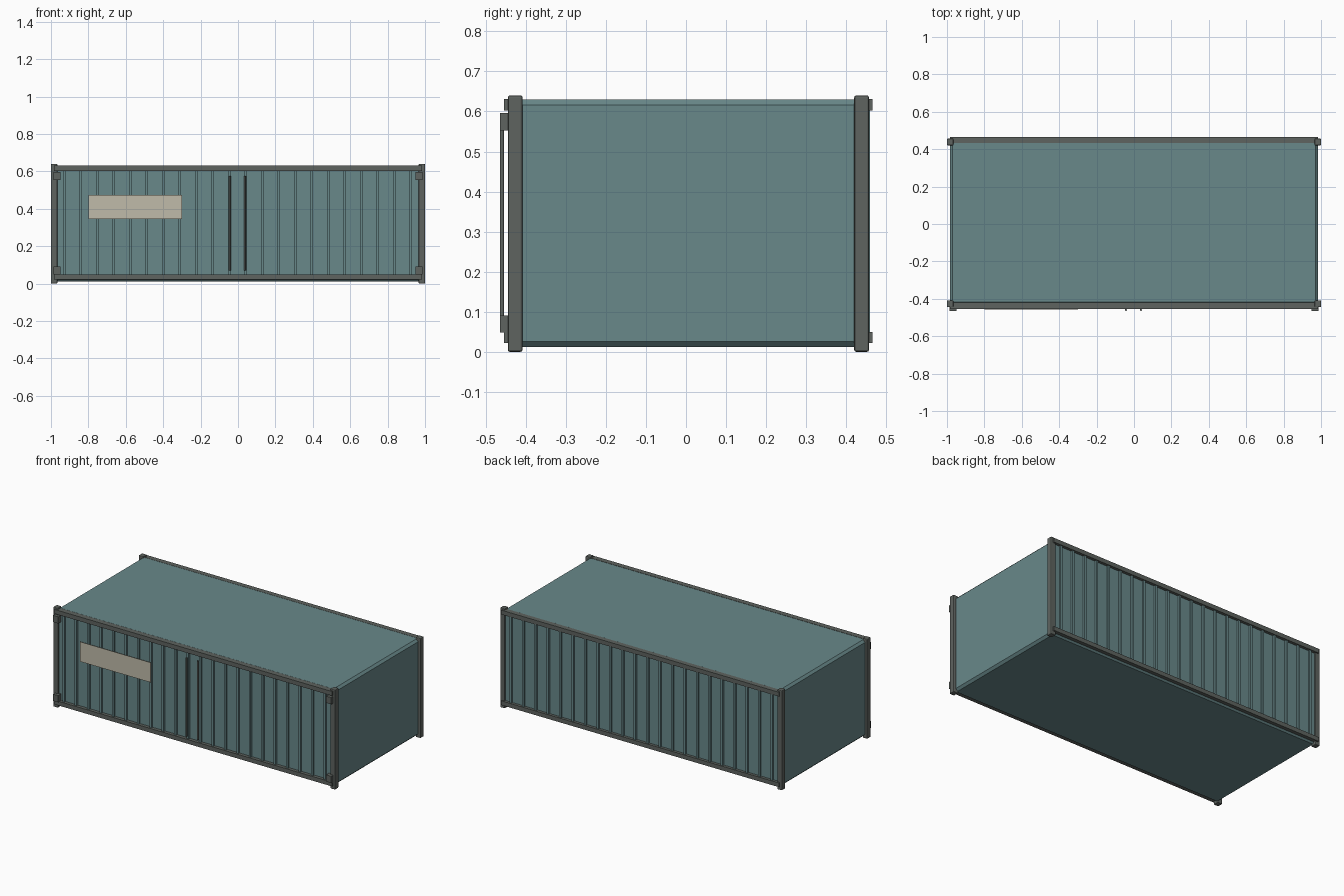
import bpy, math

if "Cube" in bpy.data.objects:
    bpy.data.objects.remove(bpy.data.objects["Cube"])


def material(name, rgb):
    m = bpy.data.materials.new(name)
    m.diffuse_color = (*rgb, 1)
    m.use_nodes = True
    m.node_tree.nodes["Principled BSDF"].inputs["Base Color"].default_value = m.diffuse_color
    return m


TEAL = material("teal paint", (0.14, 0.247, 0.254))
GREY = material("frame grey", (0.112, 0.126, 0.116))
CREAM = material("cream panel", (0.53, 0.50, 0.40))


def box(name, x, y, z, mat, bevel=0, segments=2):
    """Box from (min, max) ranges on each axis."""
    c = [(a + b) / 2 for a, b in (x, y, z)]
    bpy.ops.mesh.primitive_cube_add(size=1, location=c)
    o = bpy.context.object
    o.name = name
    o.scale = [b - a for a, b in (x, y, z)]
    bpy.ops.object.transform_apply(location=False, rotation=False, scale=True)
    o.data.materials.append(mat)
    if bevel:
        m = o.modifiers.new("Bevel", 'BEVEL')
        m.width = bevel
        m.segments = segments
    return o


def corrugated_wall(name, y_out, sign):
    """Extruded profile: recessed sheet with narrow ribs standing proud."""
    y_in, y_back = y_out - sign * 0.012, y_out - sign * 0.03
    pts = [(-0.975, y_in)]
    for k in range(22):
        x = -0.928 + k * 0.0882
        pts += [(x - 0.007, y_in), (x - 0.007, y_out),
                (x + 0.007, y_out), (x + 0.007, y_in)]
    pts += [(0.975, y_in), (0.975, y_back), (-0.975, y_back)]
    if sign > 0:
        pts.reverse()
    n = len(pts)
    verts = [(x, y, z) for z in (0.03, 0.615) for x, y in pts]
    faces = [(i, (i + 1) % n, (i + 1) % n + n, i + n) for i in range(n)]
    faces += [tuple(range(n))[::-1], tuple(range(n, 2 * n))]
    me = bpy.data.meshes.new(name)
    me.from_pydata(verts, [], faces)
    me.materials.append(TEAL)
    o = bpy.data.objects.new(name, me)
    bpy.context.collection.objects.link(o)


# Shell: chamfered body and corrugated long sides
box("body", (-0.984, 0.984), (-0.432, 0.447), (0.012, 0.63), TEAL, 0.014, 1)
corrugated_wall("front_wall", -0.445, -1)
corrugated_wall("back_wall", 0.46, 1)

# Corner posts
for sx, xn in ((-1, "left"), (1, "right")):
    for yr, yn in (((-0.445, -0.408), "front"), ((0.42, 0.457), "back")):
        box(f"{yn}_{xn}_post", sorted((sx * 0.966, sx * 1.0)), yr, (0, 0.64), GREY, 0.005)

# Long rails
for yr, yn in (((-0.454, -0.42), "front"), ((0.434, 0.466), "back")):
    box(yn + "_top_rail", (-0.985, 0.985), yr, (0.603, 0.6305), GREY)
    box(yn + "_bottom_rail", (-0.985, 0.985), yr, (0.022, 0.049), GREY)

# Front corner blocks
for sx, xn in ((-1, "left"), (1, "right")):
    for zr, zn in (((0.048, 0.091), "lower"), ((0.553, 0.596), "upper")):
        box(f"{zn}_{xn}_corner_block", sorted((sx * 0.95, sx * 0.987)), (-0.465, -0.435), zr, GREY)

# Locking bars
for x, n in ((-0.043, "left"), (0.037, "right")):
    bpy.ops.mesh.primitive_cylinder_add(vertices=12, radius=0.0055, depth=0.505,
                                        location=(x, -0.4595, 0.3225))
    o = bpy.context.object
    o.name = n + "_locking_bar"
    o.data.materials.append(GREY)
    bpy.ops.object.shade_smooth_by_angle(angle=math.radians(40))

# Plain sign panel
box("sign_panel", (-0.8, -0.3), (-0.458, -0.4555), (0.347, 0.474), CREAM)
